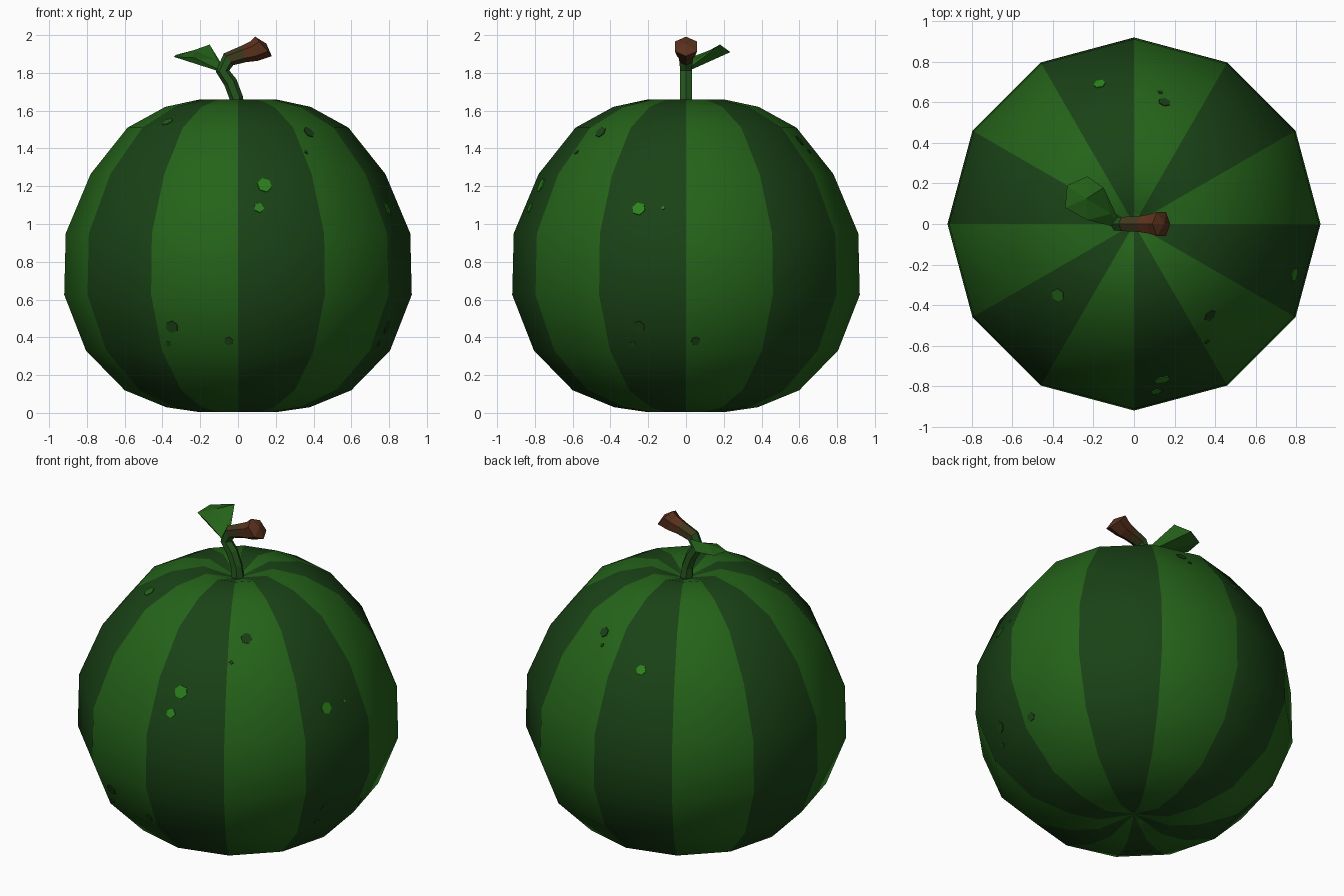
import bpy, bmesh, math
from mathutils import Vector
from mathutils.bvhtree import BVHTree

if "Cube" in bpy.data.objects:
    bpy.data.objects.remove(bpy.data.objects["Cube"])


def material(name, color):
    m = bpy.data.materials.new(name)
    m.diffuse_color = (*color, 1)
    m.use_nodes = True
    m.node_tree.nodes["Principled BSDF"].inputs["Base Color"].default_value = m.diffuse_color
    return m


LIGHT = material("light_green", (0.018, 0.125, 0.010))
DARK = material("dark_green", (0.010, 0.055, 0.008))
BRIGHT = material("bright_spot", (0.025, 0.22, 0.012))
DIM = material("dim_spot", (0.011, 0.05, 0.008))
STEM = material("stem_green", (0.018, 0.09, 0.012))
MIXED = material("stem_mixed", (0.05, 0.04, 0.012))
BROWN = material("stem_brown", (0.10, 0.03, 0.012))


def finish(name, bm, mats, smooth=False):
    bmesh.ops.recalc_face_normals(bm, faces=bm.faces)
    for f in bm.faces:
        f.smooth = smooth
    me = bpy.data.meshes.new(name)
    bm.to_mesh(me)
    for m in mats:
        me.materials.append(m)
    ob = bpy.data.objects.new(name, me)
    bpy.context.collection.objects.link(ob)
    return ob


def bridge(bm, a, b, pick):
    n = len(a)
    for i in range(n):
        f = bm.faces.new((a[i], a[(i + 1) % n], b[(i + 1) % n], b[i]))
        f.material_index = pick(i)


def fan(bm, ring, point, pick):
    c = bm.verts.new(point)
    for i in range(len(ring)):
        f = bm.faces.new((ring[i], ring[(i + 1) % len(ring)], c))
        f.material_index = pick(i)


# Melon body: 12 sided, alternating stripes, dimpled at both poles
profile = [(0.06, 0.045), (0.21, 0.005), (0.38, 0.03), (0.60, 0.12), (0.805, 0.33),
           (0.92, 0.625), (0.912, 0.95), (0.78, 1.265), (0.585, 1.51),
           (0.385, 1.62), (0.20, 1.66), (0.06, 1.615)]
bm = bmesh.new()
rings = []
for r, z in profile:
    rings.append([bm.verts.new((r * math.cos(math.radians(30 * i - 90)),
                                r * math.sin(math.radians(30 * i - 90)), z))
                  for i in range(12)])
stripe = lambda i: (i + 1) % 2
for a, b in zip(rings, rings[1:]):
    bridge(bm, a, b, stripe)
fan(bm, rings[0], (0, 0, 0.06), stripe)
fan(bm, rings[-1], (0, 0, 1.59), stripe)
finish("melon_body", bm, [LIGHT, DARK], True)
surface = BVHTree.FromBMesh(bm)

# Stem: bent six sided tube that flares into a cut brown end
path = [(0.0, 1.57, 0.042), (-0.01, 1.67, 0.036), (-0.04, 1.75, 0.036),
        (-0.082, 1.81, 0.036), (-0.05, 1.872, 0.040), (0.03, 1.90, 0.045),
        (0.085, 1.915, 0.055), (0.135, 1.94, 0.068)]
bm = bmesh.new()
rings = []
for k, (x, z, r) in enumerate(path):
    p, q = path[max(k - 1, 0)], path[min(k + 1, len(path) - 1)]
    t = Vector((q[0] - p[0], 0, q[1] - p[1])).normalized()
    side = Vector((0, 1, 0))
    up = t.cross(side)
    if k == len(path) - 1:
        up = Vector((-0.65, 0, 0.76))
    rings.append([bm.verts.new(Vector((x, 0, z)) + r * (up * math.cos(i * math.pi / 3)
                                                        + side * math.sin(i * math.pi / 3)))
                  for i in range(6)])
for k, (a, b) in enumerate(zip(rings, rings[1:])):
    bridge(bm, a, b, lambda i: 0 if k < 4 else (1 if k == 4 else 2))
fan(bm, rings[0], (0, 0, 1.56), lambda i: 0)
fan(bm, rings[-1], (0.15, 0, 1.955), lambda i: 2)
stem = finish("stem", bm, [STEM, MIXED, BROWN])

# Leaf: cupped hexagonal bud joined to the bend of the stem
bm = bmesh.new()
rim = [bm.verts.new(p) for p in ((-0.34, 0.08, 1.885), (-0.33, 0.19, 1.895),
                                 (-0.23, 0.235, 1.91), (-0.15, 0.18, 1.95),
                                 (-0.115, 0.05, 1.87), (-0.23, 0.02, 1.88))]
neck = [bm.verts.new(Vector((-0.09, 0.005, 1.815)) + (v.co - Vector((-0.23, 0.12, 1.9))) * 0.2)
        for v in rim]
bridge(bm, rim, neck, lambda i: 0)
fan(bm, rim, (-0.235, 0.125, 1.92), lambda i: 0)
fan(bm, neck, (-0.08, 0.0, 1.81), lambda i: 0)
finish("leaf", bm, [LIGHT])

# Spots: small five or six sided patches projected onto the skin
VIEWS = {"front": lambda a, b: (Vector((a, -3, b)), Vector((0, 1, 0))),
         "right": lambda a, b: (Vector((3, a, b)), Vector((-1, 0, 0))),
         "top": lambda a, b: (Vector((a, b, 3)), Vector((0, 0, -1)))}
spots = [("front", 0.14, 1.205, 0.042, BRIGHT, 6), ("front", 0.11, 1.085, 0.03, BRIGHT, 5),
         ("right", -0.25, 1.08, 0.038, BRIGHT, 6), ("right", -0.12, 1.085, 0.01, BRIGHT, 5),
         ("top", -0.17, 0.69, 0.032, BRIGHT, 6), ("top", -0.375, -0.35, 0.035, LIGHT, 6),
         ("front", 0.375, 1.485, 0.034, DIM, 6), ("front", 0.36, 1.38, 0.014, DIM, 5),
         ("front", -0.35, 0.455, 0.036, DIM, 6), ("front", -0.37, 0.365, 0.016, DIM, 5),
         ("front", -0.05, 0.38, 0.026, DIM, 6), ("right", -0.25, 0.455, 0.036, DIM, 6),
         ("right", -0.28, 0.365, 0.016, DIM, 5), ("right", 0.05, 0.38, 0.026, DIM, 6),
         ("top", 0.15, 0.60, 0.032, DIM, 6), ("top", 0.13, 0.65, 0.014, DIM, 5)]
for n, (view, a, b, r, mat, sides) in enumerate(spots):
    origin, ray = VIEWS[view](a, b)
    hit, normal, _, _ = surface.ray_cast(origin, ray)
    if normal.dot(ray) > 0:
        normal = -normal
    u = normal.orthogonal().normalized()
    v = normal.cross(u)
    bm = bmesh.new()
    rings = []
    for lift, s in ((-0.006, 1.0), (0.004, 0.95)):
        rings.append([bm.verts.new(hit + normal * lift + r * s *
                                   (u * math.cos(2 * math.pi * i / sides + n)
                                    + v * math.sin(2 * math.pi * i / sides + n)))
                      for i in range(sides)])
    bridge(bm, rings[0], rings[1], lambda i: 0)
    bm.faces.new(rings[1])
    bm.faces.new(rings[0][::-1])
    finish("spot_%02d" % (n + 1), bm, [mat])
